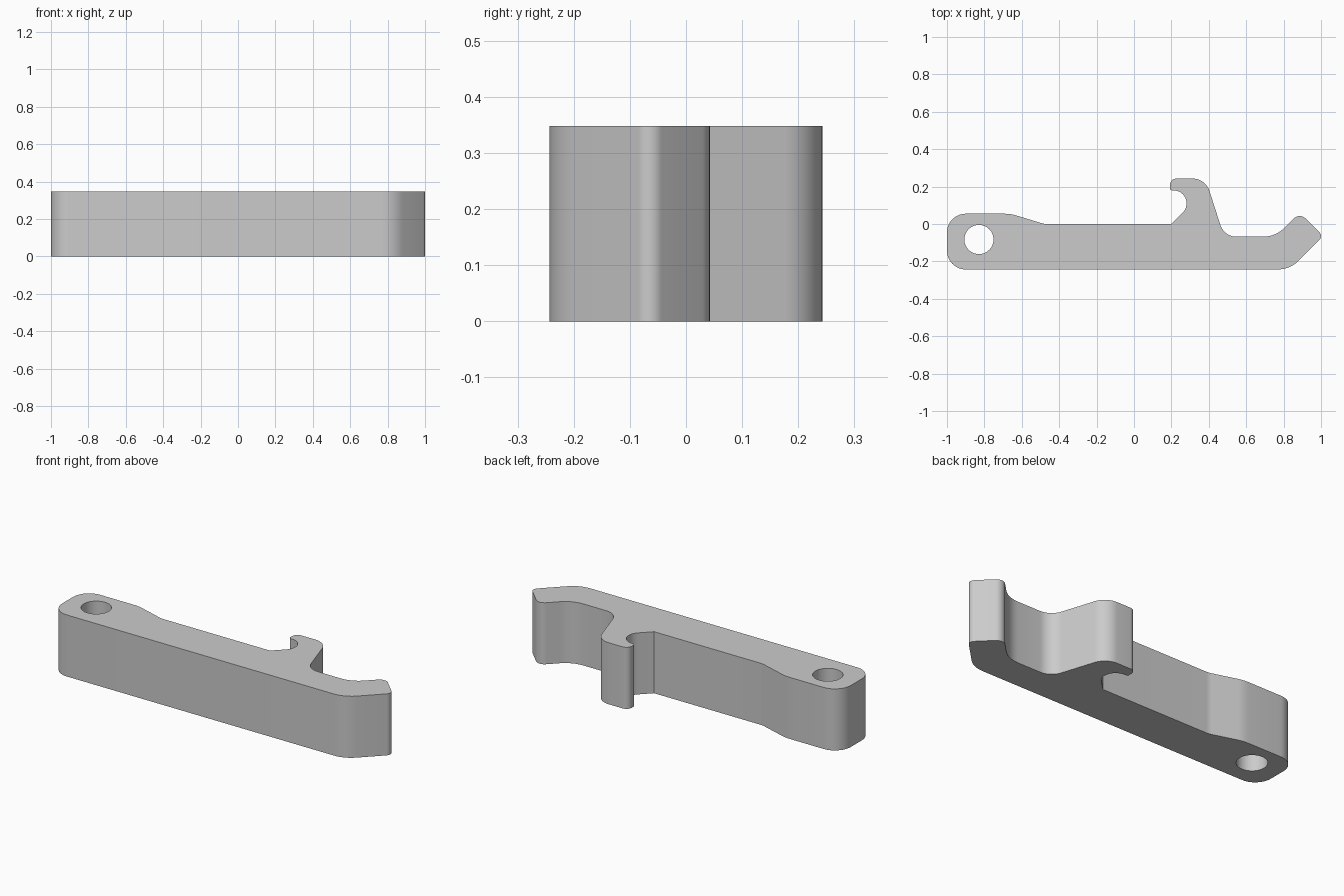
import bpy, bmesh, math
from mathutils import Vector

if "Cube" in bpy.data.objects:
    bpy.data.objects.remove(bpy.data.objects["Cube"], do_unlink=True)

HEIGHT = 0.348

# Outline corners, counter-clockwise: x, y, fillet radius
CORNERS = [
    (-1, -0.243, 0.1), (0.834, -0.243, 0.155),            # long front edge
    (1.012, -0.065, 0.03), (0.886, 0.061, 0.045),         # pointed tip
    (0.757, -0.068, 0.16), (0.482, -0.068, 0.09),         # dip behind the tip
    (0.382, 0.243, 0.095), (0.192, 0.243, 0.035),         # hook top
    (0.192, 0.18, 0.012), (0.38, 0.18, 0.07),             # hook mouth
    (0.2, 0, 0), (-0.48, 0, 0.1),                         # flat back edge
    (-0.66, 0.055, 0.2), (-1, 0.055, 0.1),                # thick pivot end
]


def rounded(corners):
    """Return the outline points with each corner replaced by a tangent arc."""
    points = []
    for i, (x, y, r) in enumerate(corners):
        p = Vector((x, y))
        if r == 0:
            points.append(p)
            continue
        a = (Vector(corners[i - 1][:2]) - p).normalized()
        b = (Vector(corners[(i + 1) % len(corners)][:2]) - p).normalized()
        half = a.angle(b) / 2
        centre = p + (a + b).normalized() * (r / math.sin(half))
        start = p + a * (r / math.tan(half)) - centre
        end = p + b * (r / math.tan(half)) - centre
        sweep = math.atan2(start.x * end.y - start.y * end.x, start.dot(end))
        steps = max(3, math.ceil(abs(sweep) / math.radians(8)))
        for k in range(steps + 1):
            t = sweep * k / steps
            c, s = math.cos(t), math.sin(t)
            points.append(centre + Vector((start.x * c - start.y * s,
                                           start.x * s + start.y * c)))
    return points


def circle(x, y, r, n=48):
    return [Vector((x + r * math.cos(math.tau * k / n),
                    y + r * math.sin(math.tau * k / n))) for k in range(n)]


def extrude_loops(name, loops, height, material):
    """Fill the loops (holes included) and extrude them upwards."""
    bm = bmesh.new()
    edges = []
    for loop in loops:
        verts = [bm.verts.new((p.x, p.y, 0)) for p in loop]
        edges += [bm.edges.new((verts[i - 1], verts[i])) for i in range(len(verts))]
    bmesh.ops.triangle_fill(bm, edges=edges, use_beauty=True, use_dissolve=False)
    result = bmesh.ops.extrude_face_region(bm, geom=bm.faces[:], use_keep_orig=True)
    top = [v for v in result["geom"] if isinstance(v, bmesh.types.BMVert)]
    bmesh.ops.translate(bm, verts=top, vec=(0, 0, height))
    bmesh.ops.recalc_face_normals(bm, faces=bm.faces[:])
    mesh = bpy.data.meshes.new(name)
    bm.to_mesh(mesh)
    bm.free()
    mesh.materials.append(material)
    obj = bpy.data.objects.new(name, mesh)
    bpy.context.collection.objects.link(obj)
    bpy.ops.object.select_all(action='DESELECT')
    obj.select_set(True)
    bpy.context.view_layer.objects.active = obj
    bpy.ops.object.shade_smooth_by_angle(angle=math.radians(30))
    return obj


# Plain grey finish
grey = bpy.data.materials.new("plain_grey")
grey.use_nodes = True
colour = (0.6, 0.6, 0.6, 1)
grey.diffuse_color = colour
grey.node_tree.nodes["Principled BSDF"].inputs["Base Color"].default_value = colour

# Latch arm with hook, tip and pivot hole
extrude_loops("latch_arm", [rounded(CORNERS), circle(-0.829, -0.083, 0.078)], HEIGHT, grey)
